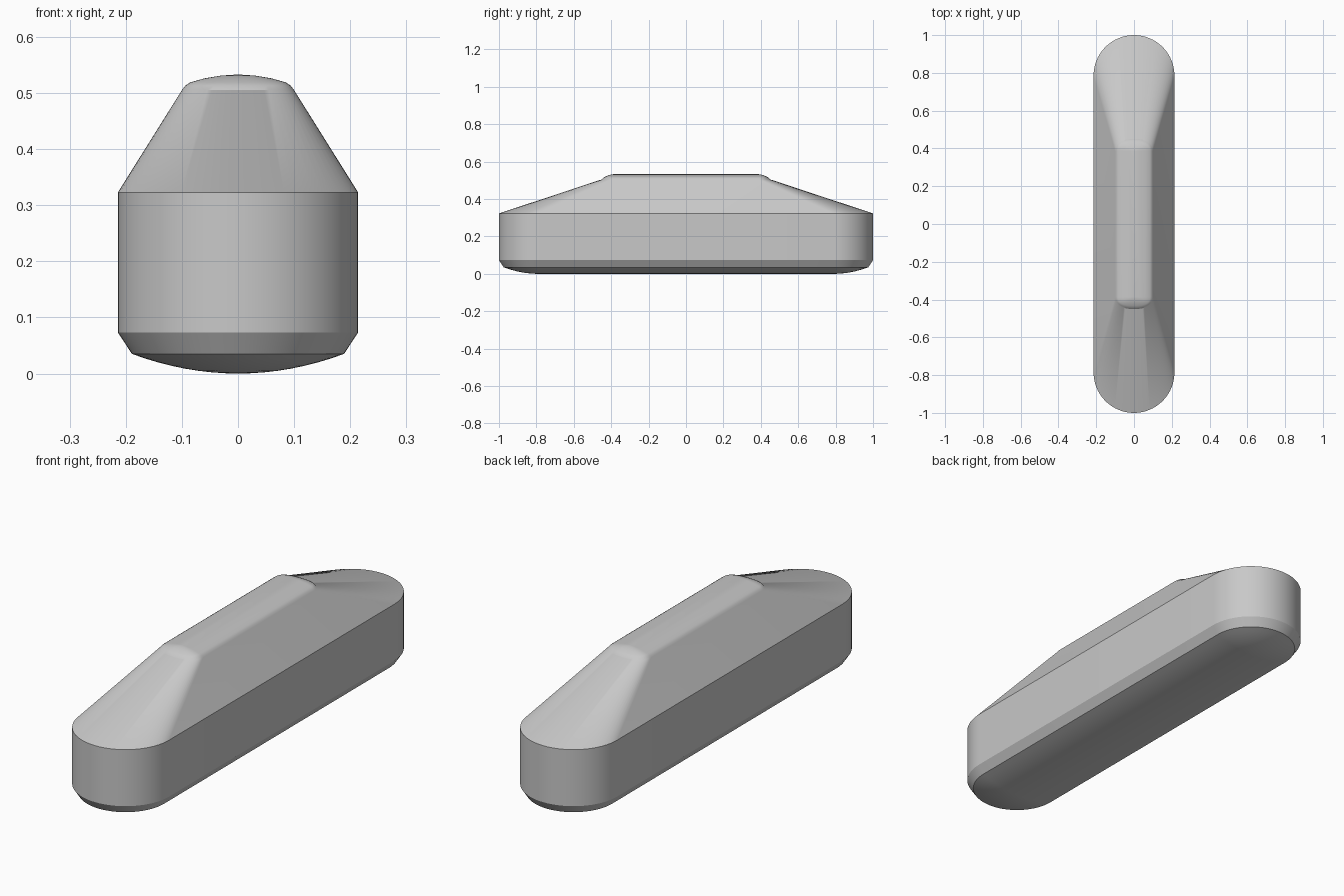
import bpy, bmesh
from math import sin, cos, pi, radians, copysign

cube = bpy.data.objects.get("Cube")
if cube:
    bpy.data.objects.remove(cube)

grey = bpy.data.materials.new("plain grey")
grey.use_nodes = True
grey.diffuse_color = (0.58, 0.58, 0.58, 1)
grey.node_tree.nodes["Principled BSDF"].inputs["Base Color"].default_value = (0.58, 0.58, 0.58, 1)

ARC = 32


def ring(bm, width, straight, end, z, power=1.0):
    """Long loop with rounded ends; power below 1 squares the corners."""
    verts = []
    for side in (1, -1):
        for i in range(ARC + 1):
            a = pi * i / ARC
            c = copysign(abs(cos(a)) ** power, cos(a))
            s = abs(sin(a)) ** power
            verts.append(bm.verts.new((side * width * c, side * (straight + end * s), z)))
    return verts


# Domed underside, as concentric offsets of the spine
R, SPINE, LIP = 0.214, 0.786, 0.189
STEPS = 8
levels = []
for i in range(STEPS + 1):
    t = i / STEPS
    levels.append((LIP * t, SPINE, LIP * t, 0.035 * t * t, 1))

# Bottom chamfer and upright wall
levels += [(R, SPINE, R, 0.073, 1), (R, SPINE, R, 0.323, 1)]

# Sloped shoulders, rounded rim and gently crowned top
TOP = 0.385
levels += [(0.1, TOP, 0.065, 0.505, 0.8), (0.094, TOP, 0.058, 0.513, 0.8),
           (0.085, TOP, 0.048, 0.519, 0.8), (0.06, TOP, 0.032, 0.526, 0.8),
           (0.03, TOP, 0.016, 0.531, 0.8), (0, TOP, 0, 0.533, 0.8)]

bm = bmesh.new()
rings = [ring(bm, *level) for level in levels]
for low, high in zip(rings, rings[1:]):
    n = len(low)
    for i in range(n):
        j = (i + 1) % n
        bm.faces.new((low[i], low[j], high[j], high[i]))
bmesh.ops.remove_doubles(bm, verts=bm.verts, dist=0.0001)
bmesh.ops.recalc_face_normals(bm, faces=bm.faces)

mesh = bpy.data.meshes.new("long_rounded_body")
bm.to_mesh(mesh)
bm.free()
mesh.materials.append(grey)
body = bpy.data.objects.new("long_rounded_body", mesh)
bpy.context.collection.objects.link(body)
bpy.context.view_layer.objects.active = body
body.select_set(True)
bpy.ops.object.shade_smooth_by_angle(angle=radians(29))
